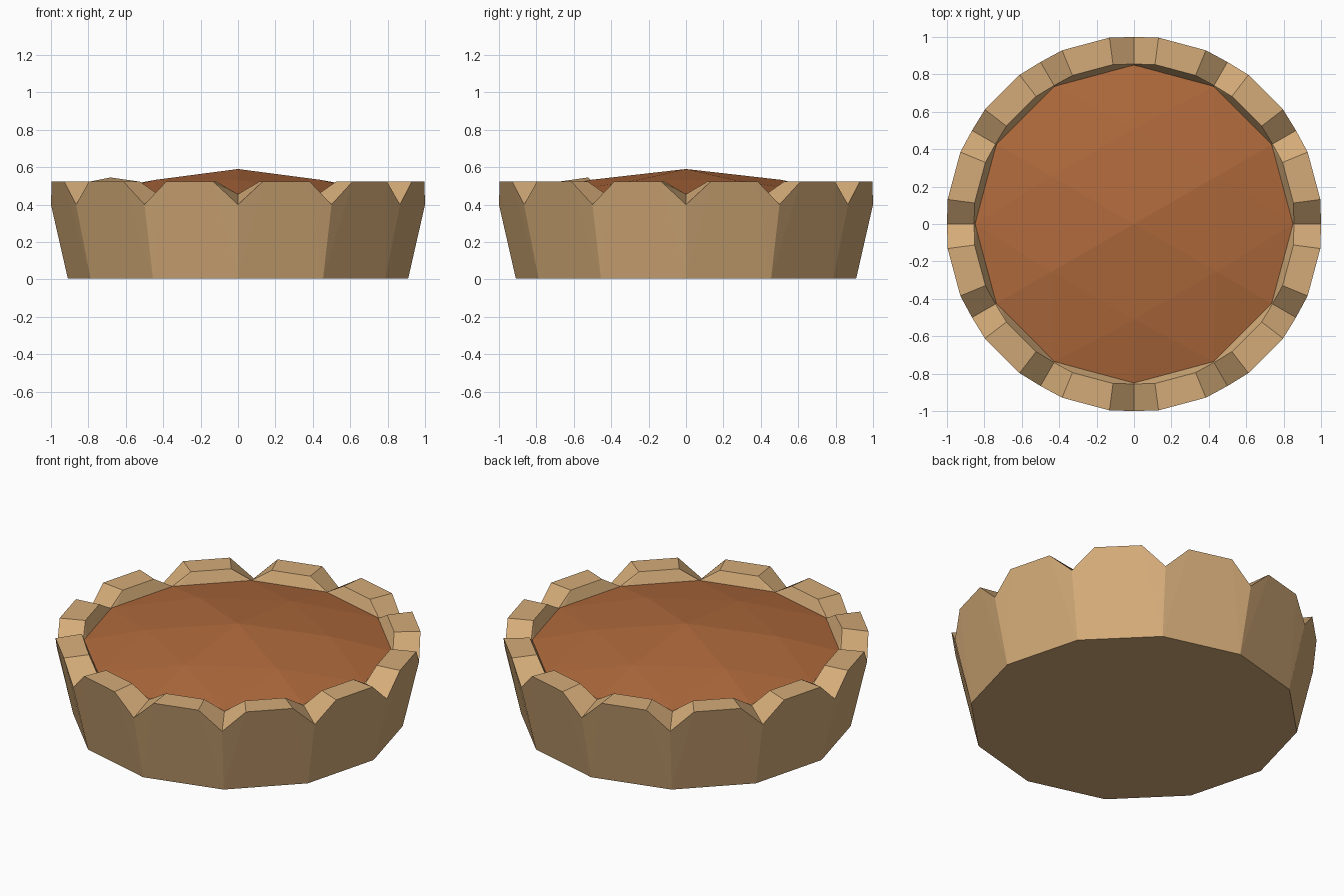
import bpy, bmesh, math

if "Cube" in bpy.data.objects:
    bpy.data.objects.remove(bpy.data.objects["Cube"])

N = 12  # pie sides and number of scallops


def material(name, rgb):
    m = bpy.data.materials.new(name)
    m.diffuse_color = (*rgb, 1)
    m.use_nodes = True
    m.node_tree.nodes["Principled BSDF"].inputs["Base Color"].default_value = m.diffuse_color
    return m


def finish(bm, name, mat):
    bmesh.ops.recalc_face_normals(bm, faces=bm.faces)
    me = bpy.data.meshes.new(name)
    bm.to_mesh(me)
    bm.free()
    me.materials.append(mat)
    ob = bpy.data.objects.new(name, me)
    bpy.context.collection.objects.link(ob)
    return ob


def ring(bm, radius, z, step=30, offset=0):
    pts = []
    for i in range(360 // step):
        a = math.radians(offset + i * step)
        pts.append(bm.verts.new((radius * math.cos(a), radius * math.sin(a), z)))
    return pts


crust_mat = material("baked crust", (0.66, 0.41, 0.19))
filling_mat = material("orange brown filling", (0.43, 0.143, 0.045))

# Crust: flared wall, scalloped rim and inner lip
bm = bmesh.new()
base = ring(bm, 0.91, 0.005)
valley_out = ring(bm, 1.0, 0.40)
left_out = ring(bm, 1.005, 0.522, offset=7.5)
right_out = ring(bm, 1.005, 0.522, offset=22.5)
valley_in = ring(bm, 0.855, 0.455)
left_in = ring(bm, 0.86, 0.522, offset=7.5)
right_in = ring(bm, 0.86, 0.522, offset=22.5)
inner = ring(bm, 0.835, 0.42)
left_in[7].co.z = 0.545  # one slightly raised crimp
for i in range(N):
    j = (i + 1) % N
    faces = [
        (base[i], base[j], right_out[i], left_out[i]),
        (base[i], left_out[i], valley_out[i]),
        (base[j], valley_out[j], right_out[i]),
        (valley_out[i], left_out[i], left_in[i], valley_in[i]),
        (left_out[i], right_out[i], right_in[i], left_in[i]),
        (right_out[i], valley_out[j], valley_in[j], right_in[i]),
        (left_in[i], right_in[i], inner[j], inner[i]),
        (valley_in[i], left_in[i], inner[i]),
        (right_in[i], valley_in[j], inner[j]),
    ]
    for f in faces:
        bm.faces.new(f)
bm.faces.new(base)
bm.faces.new(inner)
finish(bm, "crust", crust_mat)

# Filling: low dome, twelve-sided edge, six-sided middle ring
bm = bmesh.new()
edge = ring(bm, 0.85, 0.457)
middle = ring(bm, 0.51, 0.532, step=60, offset=30)
apex = bm.verts.new((0, 0, 0.59))
for k in range(6):
    m, n = middle[k], middle[(k + 1) % 6]
    a = 2 * k + 1
    e = [edge[(a + d) % N] for d in (-1, 0, 1)]
    bm.faces.new((m, n, apex))
    bm.faces.new((e[0], e[1], m))
    bm.faces.new((e[1], e[2], m))
    bm.faces.new((m, e[2], n))
bm.faces.new(edge)
finish(bm, "filling", filling_mat)
